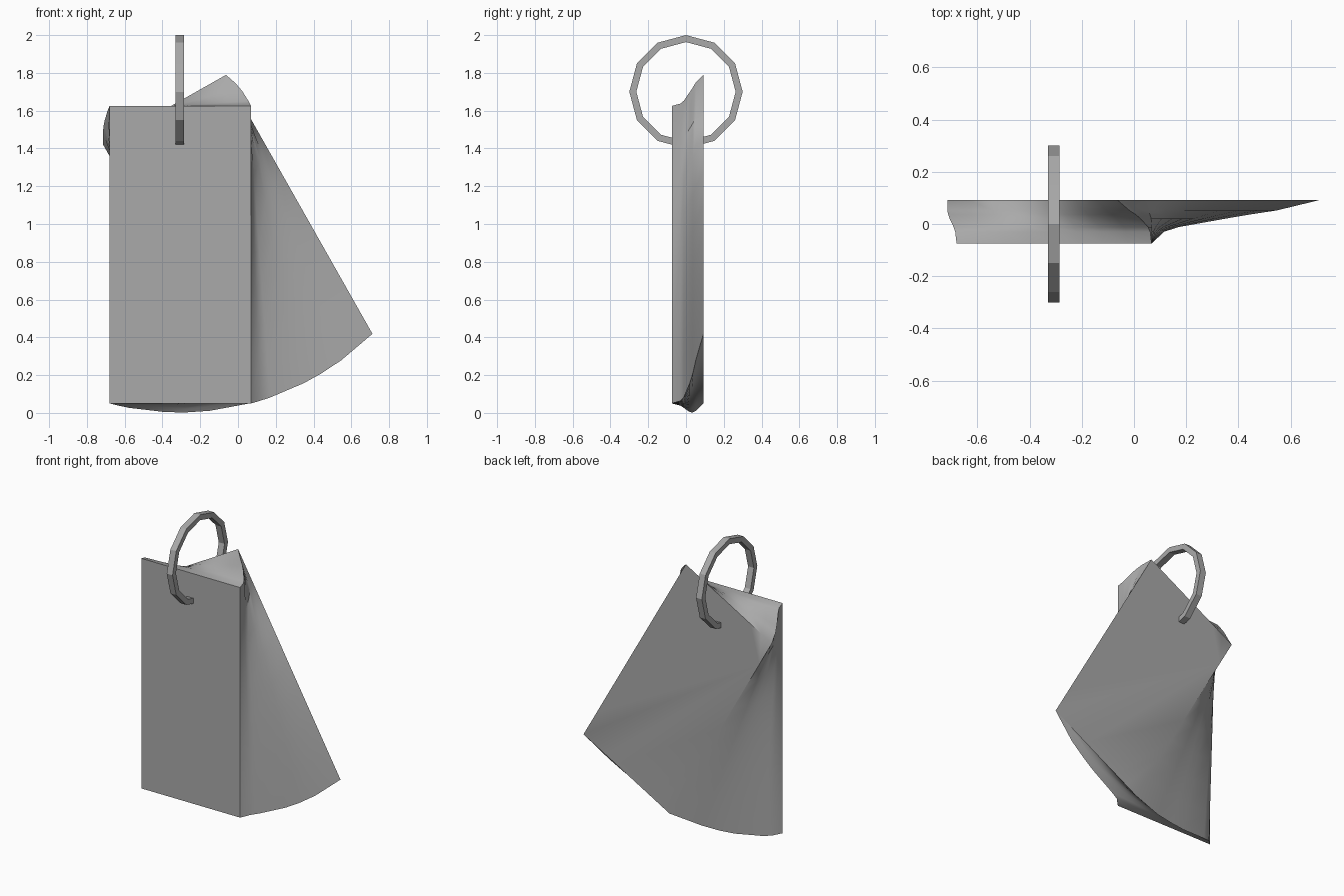
import bpy, bmesh
from math import radians, sin, cos, tau
from mathutils import Matrix, Vector

cube = bpy.data.objects.get("Cube")
if cube:
    bpy.data.objects.remove(cube)

grey = bpy.data.materials.new("mid grey")
grey.use_nodes = True
colour = (0.4, 0.4, 0.4, 1)
grey.diffuse_color = colour
grey.node_tree.nodes["Principled BSDF"].inputs["Base Color"].default_value = colour


def add_object(name, bm, smooth_angle):
    bmesh.ops.recalc_face_normals(bm, faces=bm.faces)
    mesh = bpy.data.meshes.new(name)
    bm.to_mesh(mesh)
    bm.free()
    mesh.materials.append(grey)
    obj = bpy.data.objects.new(name, mesh)
    bpy.context.collection.objects.link(obj)
    bpy.ops.object.select_all(action='DESELECT')
    bpy.context.view_layer.objects.active = obj
    obj.select_set(True)
    bpy.ops.object.shade_smooth_by_angle(angle=radians(smooth_angle))
    return obj


def bridge(bm, loop_a, loop_b):
    for i in range(len(loop_a)):
        j = (i + 1) % len(loop_a)
        bm.faces.new((loop_a[i], loop_a[j], loop_b[j], loop_b[i]))


# Fanned stack of cards: one rectangle turned about the ring hole, layer by layer
PIVOT = Vector((-0.31, 0, 1.457))
CORNERS = [Vector((x, 0, z)) for x, z in
           ((-0.68, 0.05), (0.068, 0.05), (0.068, 1.625), (-0.68, 1.625))]
LAYERS = ((-0.075, 0), (-0.03, 1.9), (-0.012, 4.2), (0.02, 11.8),
          (0.036, 16), (0.052, 21), (0.092, 29.5))
STEPS = 8

bm = bmesh.new()
loops = []
for y, angle in LAYERS:
    turn = Matrix.Rotation(radians(-angle), 3, 'Y')
    loop = []
    for i, corner in enumerate(CORNERS):
        following = CORNERS[(i + 1) % 4]
        for s in range(STEPS):
            p = PIVOT + turn @ (corner.lerp(following, s / STEPS) - PIVOT)
            loop.append(bm.verts.new((p.x, y, p.z)))
    loops.append(loop)
for a, b in zip(loops, loops[1:]):
    bridge(bm, a, b)
bm.faces.new(loops[0])
bm.faces.new(loops[-1])
add_object("fanned_card_stack", bm, 40)

# Twelve-sided binder ring with a square section
SIDES = 12
bm = bmesh.new()
sections = []
for k in range(SIDES):
    a = tau * k / SIDES
    sections.append([bm.verts.new((-0.308 + dx, r * sin(a), 1.7 + r * cos(a)))
                     for r, dx in ((0.3, -0.022), (0.3, 0.022),
                                   (0.263, 0.022), (0.263, -0.022))])
for k in range(SIDES):
    bridge(bm, sections[k], sections[(k + 1) % SIDES])
add_object("binder_ring", bm, 20)
